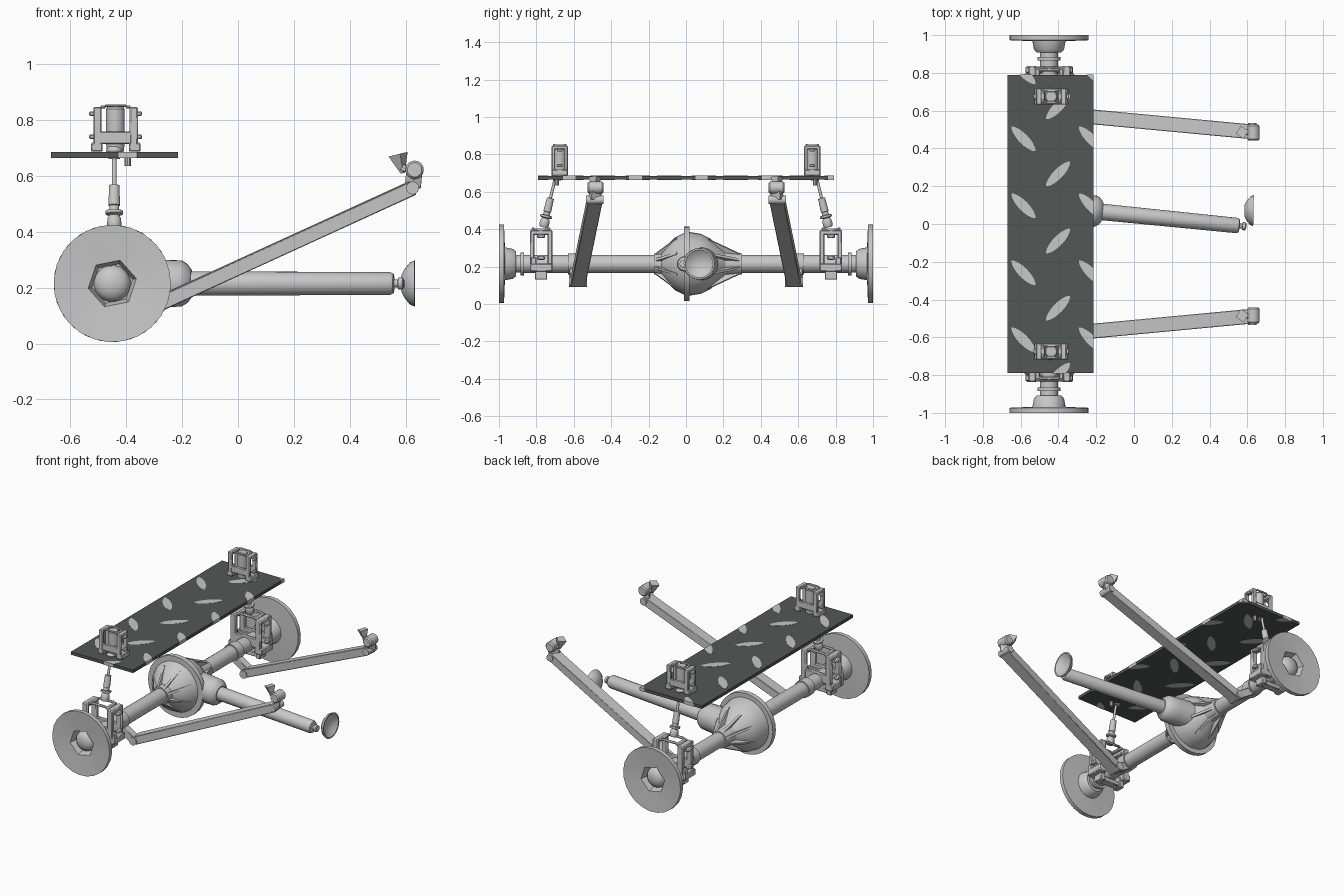
import bpy, bmesh, math
from mathutils import Vector, Matrix

if "Cube" in bpy.data.objects:
    bpy.data.objects.remove(bpy.data.objects["Cube"])


def material(name, col):
    m = bpy.data.materials.new(name)
    m.diffuse_color = (*col, 1)
    m.use_nodes = True
    m.node_tree.nodes["Principled BSDF"].inputs["Base Color"].default_value = m.diffuse_color
    return m


STEEL = material("light_steel", (0.58, 0.58, 0.58))
DARK = material("dark_plate", (0.085, 0.095, 0.092))
AX, AZ = -0.45, 0.215          # axle line


def finish(bm, name, mat=STEEL, bevel=0):
    bmesh.ops.recalc_face_normals(bm, faces=bm.faces)
    me = bpy.data.meshes.new(name)
    bm.to_mesh(me)
    bm.free()
    me.materials.append(mat)
    me.polygons.foreach_set("use_smooth", [True] * len(me.polygons))
    me.set_sharp_from_angle(angle=math.radians(32))
    ob = bpy.data.objects.new(name, me)
    bpy.context.collection.objects.link(ob)
    if bevel:
        b = ob.modifiers.new("bevel", 'BEVEL')
        b.width, b.segments = bevel, 1
    return ob


def add_box(bm, c, size):
    bmesh.ops.create_cube(bm, size=1, matrix=Matrix.Translation(c) @ Matrix.Diagonal((*size, 1)))


def add_lathe(bm, origin, direction, prof, n=20):
    """prof: (distance, radius[, hexagonal]) rings along direction."""
    q = Vector(direction).to_track_quat('Z', 'Y')
    rings = []
    for t, r, *hexa in prof:
        ring = []
        for i in range(n):
            a = 2 * math.pi * i / n
            rr = r
            if hexa:
                rr = r * math.cos(math.pi / 6) / math.cos(a % (math.pi / 3) - math.pi / 6)
            b = a + 0.2
            ring.append(bm.verts.new(Vector(origin) + q @ Vector((rr * math.cos(b), rr * math.sin(b), t))))
        rings.append(ring)
    for r0, r1 in zip(rings, rings[1:]):
        for i in range(n):
            bm.faces.new((r0[i], r0[(i + 1) % n], r1[(i + 1) % n], r1[i]))
    bm.faces.new(rings[0])
    bm.faces.new(rings[-1])


def lathe(name, origin, direction, prof, n=20):
    bm = bmesh.new()
    add_lathe(bm, origin, direction, prof, n)
    return finish(bm, name)


def beam(name, p0, p1, w, h):
    p0, p1 = Vector(p0), Vector(p1)
    d = (p1 - p0).normalized()
    s = d.cross(Vector((0, 0, 1))).normalized()
    rot = Matrix((d, s, s.cross(d))).transposed().to_4x4()
    bm = bmesh.new()
    bmesh.ops.create_cube(bm, size=1, matrix=Matrix.Translation((p0 + p1) / 2) @ rot
                          @ Matrix.Diagonal(((p1 - p0).length, w, h, 1)))
    return finish(bm, name, bevel=0.003)


def cage(name, x, y, z, s):
    """Spring cage: two window frames joined by cross bars and top hoops."""
    bm = bmesh.new()

    def b(cx, cy, cz, sx, sy, sz):
        add_box(bm, (x + cx * s, y + cy * s, z + cz * s), (sx * s, sy * s, sz * s))
    for sx in (-1, 1):
        for sy in (-1, 1):
            b(sx * .065, sy * .034, .085, .029, .018, .15)          # posts
        b(sx * .065, 0, .152, .029, .086, .02)                      # frame top
        b(sx * .068, 0, .018, .042, .086, .032)                     # frame foot
        b(sx * .085, 0, .138, .02, .03, .016)                       # ears
        b(sx * .085, 0, .055, .02, .03, .016)
        b(sx * .045, 0, .162, .018, .07, .012)
    for sy in (-1, 1):
        b(0, sy * .034, .052, .13, .016, .045)                      # cross bars
        b(0, sy * .03, .166, .08, .014, .01)                        # top hoops
    finish(bm, name, bevel=0.004 * s)


# axle tube and differential
lathe("axle_tube", (AX, -.87, AZ), (0, 1, 0), [(0, .048), (1.74, .048)])
lathe("differential_housing", (AX, 0, AZ), (0, 1, 0),
      [(-.17, .056), (-.13, .06), (-.1, .1), (-.06, .14), (-.012, .165), (-.012, .2), (.02, .2),
       (.02, .17), (.08, .16), (.13, .135), (.17, .1), (.21, .066), (.3, .056)], 28)
bm = bmesh.new()
for side, tip, top in ((1, .29, (.12, .143)), (-1, .165, (.05, .15))):
    for k in range(8):
        rot = Matrix.Rotation(math.pi * (k + .5) / 4, 3, 'Y')
        tri = [(.02, .05), top, (tip, .057), (tip, .04)]
        f = [[bm.verts.new(Vector((AX, 0, AZ)) + rot @ Vector((w, side * py, pr)))
              for py, pr in tri] for w in (-.007, .007)]
        bm.faces.new(f[0])
        bm.faces.new(f[1])
        for i in range(4):
            j = (i + 1) % 4
            bm.faces.new((f[0][i], f[0][j], f[1][j], f[1][i]))
finish(bm, "differential_ribs")

# pinion neck, drive shaft and coupling flange
D = (.995, -.1, 0)
P = (AX, .092, AZ)
lathe("pinion_neck", P, D, [(.05, .09), (.2, .085), (.25, .083), (.27, .07), (.285, .05)], 20)
lathe("drive_shaft", P, D, [(.26, .044), (1.0, .041), (1.012, .035), (1.015, .014), (1.05, .014)], 20)
lathe("shaft_joint", P, D, [(1.025, .008), (1.03, .022), (1.045, .022), (1.05, .01)], 12)
lathe("coupling_flange", P, (1, -.02, 0),
      [(1.035, .03), (1.045, .05), (1.065, .075), (1.083, .083), (1.083, .074), (1.06, .045), (1.055, .01)], 24)

# deck plate
X0, X1, Y = -.67, -.215, .79
bm = bmesh.new()
add_box(bm, ((X0 + X1) / 2, 0, .675), (X1 - X0, 2 * Y, .02))
finish(bm, "deck_plate", DARK)

# tread lozenges, showing on both faces of the deck and cut at its edge
marks = [(x, .805 - .3545 * k, -1) for x in (-.585, -.228) for k in range(5)]
marks += [(-.402, .62 - .355 * k, 1) for k in range(5)]
bm = bmesh.new()
for mx, my, sg in marks:
    pts = []
    for i in range(20):
        a = 2 * math.pi * i / 20
        u, v = .09 * math.cos(a), .026 * math.sin(a) * abs(math.sin(a)) ** .3
        c, s = math.cos(sg * .8), math.sin(sg * .8)
        pts.append(bm.verts.new((mx + u * c - v * s, my + u * s + v * c, .6637)))
    bm.faces.new(pts)
e = .0008
for co, no in (((X0 - e, 0, 0), (-1, 0, 0)), ((X1 + e, 0, 0), (1, 0, 0)),
               ((0, Y + e, 0), (0, 1, 0)), ((0, -Y - e, 0), (0, -1, 0))):
    bmesh.ops.bisect_plane(bm, geom=bm.verts[:] + bm.edges[:] + bm.faces[:],
                           plane_co=co, plane_no=no, clear_outer=True)
base = bm.faces[:]
dup = bmesh.ops.duplicate(bm, geom=base)["geom"]
ext = bmesh.ops.extrude_face_region(bm, geom=base)["geom"]
bmesh.ops.translate(bm, vec=(0, 0, .0226), verts=[v for v in ext if isinstance(v, bmesh.types.BMVert)])
bmesh.ops.remove_doubles(bm, verts=bm.verts, dist=1e-5)
finish(bm, "tread_lozenges")

# everything that sits on both sides
for m, tag in ((1, "left"), (-1, "right")):
    # wheel hub with hexagonal recess and cap
    lathe("wheel_hub_" + tag, (AX, 0, AZ), (0, m, 0),
          [(.84, .04), (.865, .047), (.865, .062), (.885, .062), (.885, .047), (.908, .047), (.908, .066),
           (.925, .08), (.968, .088), (.973, .21), (1.0, .21), (.99, .088, 1), (.945, .074, 1)], 24)
    lathe("hub_cap_" + tag, (AX, 0, AZ), (0, m, 0),
          [(.945, .066), (.96, .063), (.975, .05), (.984, .03), (.988, .008)], 20)
    # spring cages above the deck and on the axle
    cage("upper_cage_" + tag, -.438, m * .675, .685, 1)
    lathe("upper_spring_" + tag, (-.439, m * .675, .685), (0, 0, 1),
          [(0, .03), (.03, .034), (.155, .034), (.163, .028)], 16)
    cage("axle_cage_" + tag, -.448, m * .775, .17, 1.4)
    bm = bmesh.new()
    for dx in (-.075, .075):
        add_box(bm, (AX + dx, m * .775, .165), (.035, .065, .07))
    add_box(bm, (AX, m * .775, .15), (.15, .05, .03))
    add_box(bm, (AX, m * .815, AZ), (.25, .03, .07))
    finish(bm, "axle_clamp_" + tag, bevel=.004)
    # shock absorber
    top, low = Vector((-.443, m * .695, .69)), Vector((-.443, m * .762, .41))
    lathe("shock_absorber_" + tag, low, top - low,
          [(0, .02), (.015, .027), (.04, .024), (.05, .018), (.055, .032), (.066, .032), (.068, .018),
           (.085, .018), (.087, .021), (.16, .019), (.162, .008), (.29, .008)], 14)
    lathe("shock_top_ring_" + tag, (-.443, m * .69, .66), (0, 0, 1), [(0, .02), (.03, .03), (.045, .02)], 14)
    lathe("deck_peg_" + tag, (-.395, m * .69, .635), (0, 0, 1), [(0, .012), (.035, .012)], 10)
    # trailing arm with both pivots
    a, b = Vector((-.335, m * .578, .118)), Vector((.625, m * .488, .557))
    beam("trailing_arm_" + tag, a, b, .078, .052)
    lathe("arm_rear_pivot_" + tag, a - Vector((0, .048, 0)), (0, 1, 0), [(0, .026), (.096, .026)], 14)
    beam("arm_axle_bracket_" + tag, (AX, m * .6, .19), (-.335, m * .595, .118), .05, .05)
    lathe("arm_clamp_ring_" + tag, (AX, m * .57, AZ), (0, m, 0), [(0, .056), (.06, .056)], 18)
    lathe("arm_front_pivot_" + tag, b - Vector((0, .047, 0)), (0, 1, 0), [(0, .023), (.094, .023)], 14)
    eye = Vector((.632, m * .484, .622))
    beam("arm_shackle_" + tag, b, eye, .06, .036)
    lathe("shackle_eye_" + tag, eye - Vector((0, .042, 0)), (0, 1, 0),
          [(0, .026), (.008, .033), (.076, .033), (.084, .026)], 18)
    # pointed chassis mount
    lathe("chassis_mount_" + tag, (.59, m * .486, .61), (-.25, 0, 1), [(0, .008), (.07, .036)], 4)
    beam("chassis_mount_link_" + tag, (.582, m * .486, .632), (.61, m * .486, .624), .03, .025)
